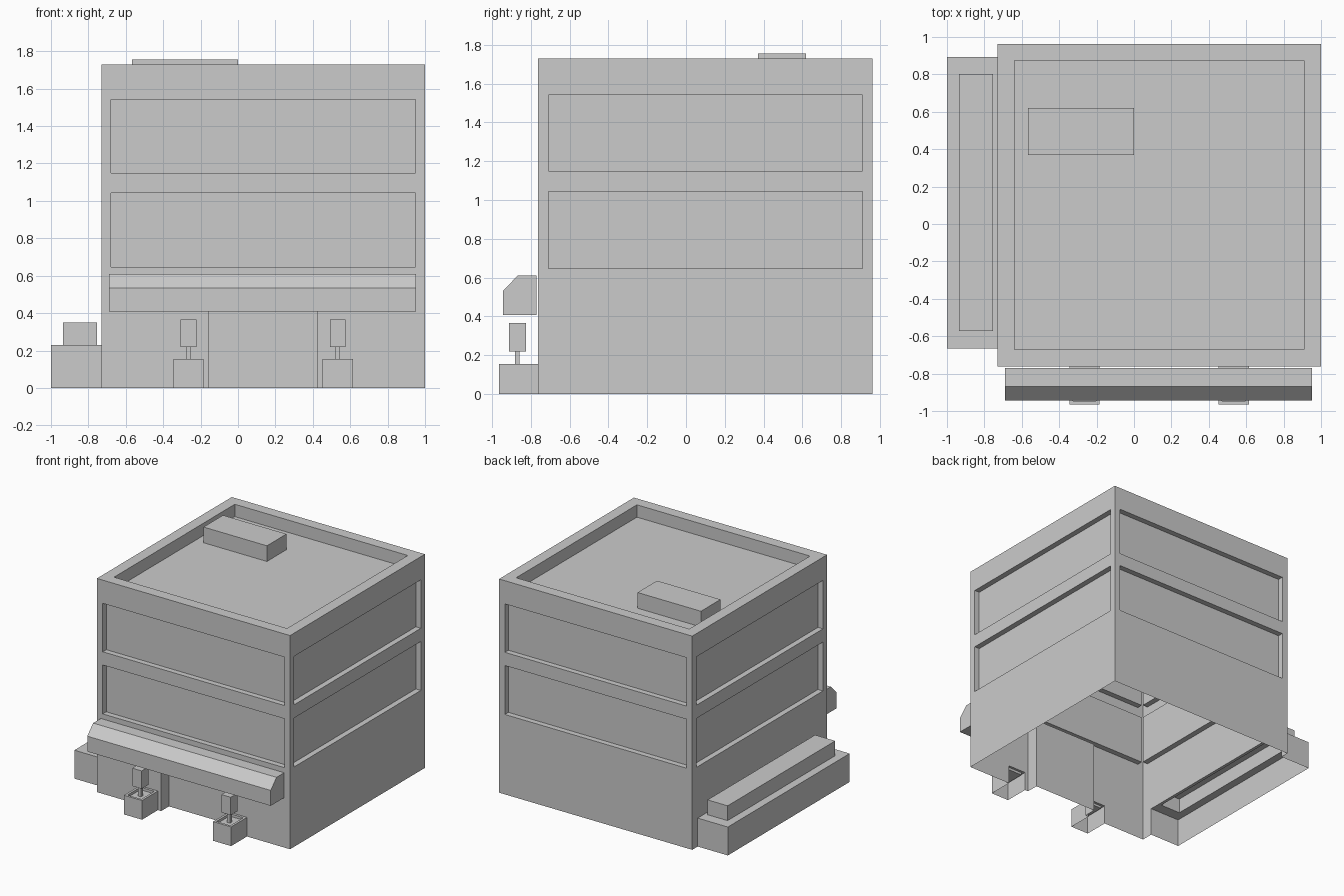
import bpy, bmesh
from mathutils import Vector

if "Cube" in bpy.data.objects:
    bpy.data.objects.remove(bpy.data.objects["Cube"])

X0, X1, Y0, Y1, H = -0.73, 1.0, -0.762, 0.963, 1.73


def finish(name, bm):
    bmesh.ops.recalc_face_normals(bm, faces=bm.faces)
    me = bpy.data.meshes.new(name)
    bm.to_mesh(me)
    bm.free()
    ob = bpy.data.objects.new(name, me)
    bpy.context.collection.objects.link(ob)
    return ob


def box(name, x0, x1, y0, y1, z0, z1):
    bm = bmesh.new()
    bmesh.ops.create_cube(bm, size=1)
    size = Vector((x1 - x0, y1 - y0, z1 - z0))
    mid = Vector((x0 + x1, y0 + y1, z0 + z1)) / 2
    for v in bm.verts:
        v.co = Vector(a * b for a, b in zip(v.co, size)) + mid
    return finish(name, bm)


def combine(target, operation, *bounds):
    tool = box("tool", *bounds)
    tool.hide_render = True
    mod = target.modifiers.new("bool", 'BOOLEAN')
    mod.operation, mod.solver, mod.object = operation, 'EXACT', tool
    bpy.context.view_layer.objects.active = target
    bpy.ops.object.modifier_apply(modifier=mod.name)
    bpy.data.objects.remove(tool)


# Main block with a parapet round the sunken roof
shell = box("building_shell", X0, X1, Y0, Y1, -0.1, H)
combine(shell, 'DIFFERENCE', X0 + .09, X1 - .09, Y0 + .09, Y1 - .09, 1.63, 2)

# Recessed window bands on all four sides, two storeys
D, M = 0.045, 0.052
for z0, z1 in ((0.647, 1.043), (1.15, 1.542)):
    for y0, y1 in ((Y0 - .1, Y0 + D), (Y1 - D, Y1 + .1)):
        combine(shell, 'DIFFERENCE', X0 + M, X1 - M, y0, y1, z0, z1)
    for x0, x1 in ((X0 - .1, X0 + D), (X1 - D, X1 + .1)):
        combine(shell, 'DIFFERENCE', x0, x1, Y0 + M, Y1 - M, z0, z1)

# Entrance recess
combine(shell, 'DIFFERENCE', -0.155, 0.422, Y0 - .1, Y0 + .1, -0.5, 0.585)

# Side planting bed with its raised hedge
combine(shell, 'UNION', -1.0, X0 + .02, -0.665, 0.893, -0.2, 0.23)
combine(shell, 'UNION', -0.935, -0.755, -0.573, 0.803, 0.1, 0.35)

# Front planters with sunken soil, each holding a small clipped tree
for side, cx in (("left", -0.265), ("right", 0.533)):
    cy = -0.87
    combine(shell, 'UNION', cx - .081, cx + .081, -0.965, Y0 + .01, -0.3, 0.155)
    combine(shell, 'DIFFERENCE', cx - .062, cx + .062, -0.946, -0.782, 0.135, 0.3)
    box(side + "_tree_stem", cx - .013, cx + .013, cy - .012, cy + .012, 0.135, 0.22)
    box(side + "_tree_crown", cx - .042, cx + .042, cy - .044, cy + .044, 0.22, 0.365)

# The shell is open underneath: trim it at the ground
bm = bmesh.new()
bm.from_mesh(shell.data)
bmesh.ops.bisect_plane(bm, geom=bm.verts[:] + bm.edges[:] + bm.faces[:],
                       plane_co=(0, 0, 0), plane_no=(0, 0, 1), clear_inner=True)
bm.to_mesh(shell.data)
bm.free()

# Rooftop unit
box("rooftop_unit", -0.568, 0.0, 0.37, 0.62, 1.63, 1.757)

# Awning: chamfered profile extruded along x
profile = [(-.943, .408), (-.943, .533), (-.868, .61), (-.77, .61), (-.77, .408)]
bm = bmesh.new()
face = bm.faces.new([bm.verts.new((-0.69, y, z)) for y, z in profile])
ext = bmesh.ops.extrude_face_region(bm, geom=[face], use_keep_orig=True)
for v in ext["geom"]:
    if isinstance(v, bmesh.types.BMVert):
        v.co.x = 0.953
finish("awning", bm)
